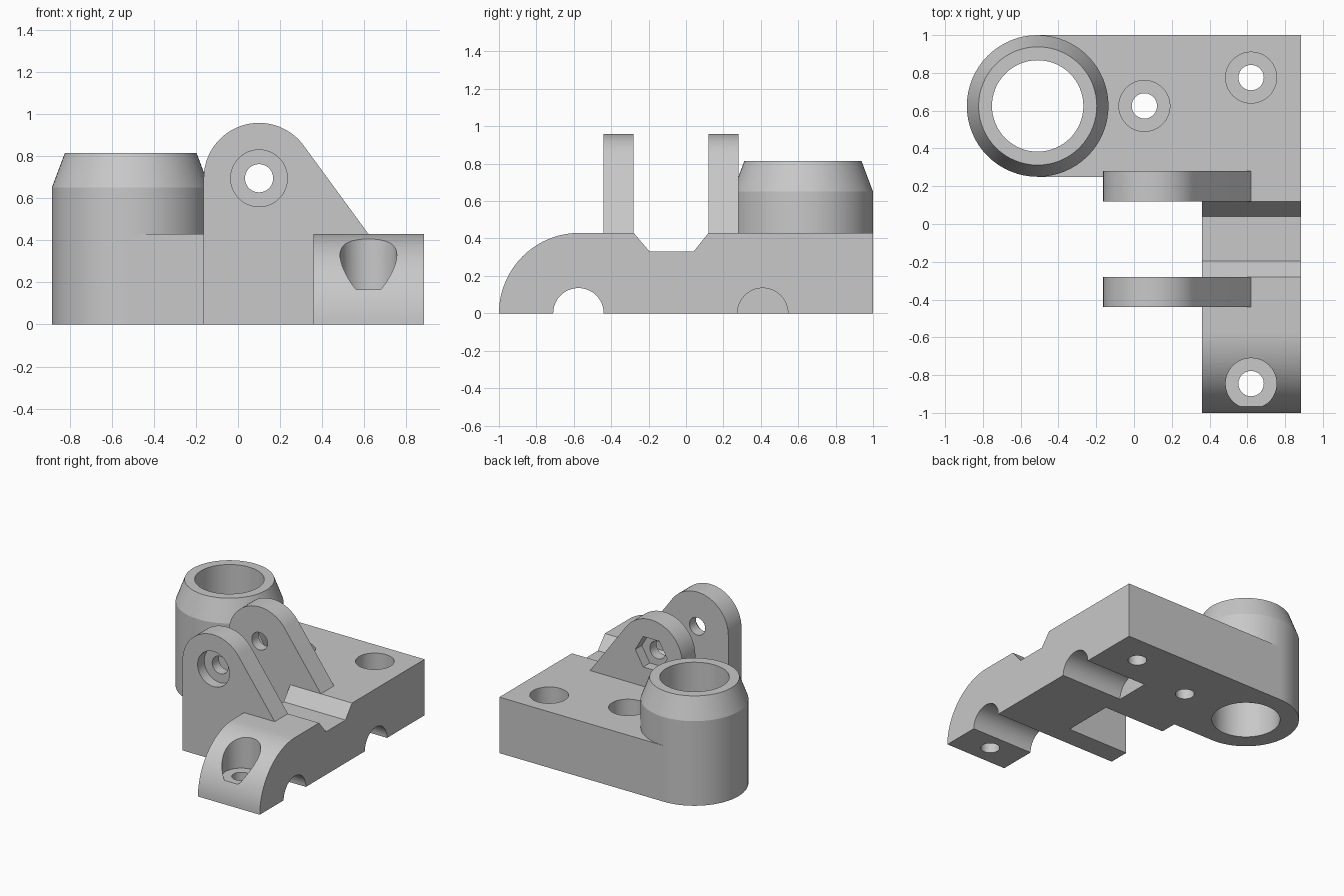
import bpy
import bmesh
from math import acos, atan2, cos, hypot, pi, radians, sin

cube = bpy.data.objects.get("Cube")
if cube:
    bpy.data.objects.remove(cube, do_unlink=True)

grey = bpy.data.materials.new("plain grey")
grey.use_nodes = True
grey.diffuse_color = (0.58, 0.58, 0.58, 1)
grey.node_tree.nodes["Principled BSDF"].inputs["Base Color"].default_value = grey.diffuse_color

TOP = 0.43      # deck height
FLOOR = 0.165   # counterbore floor height
HOLE, HEAD = 0.067, 0.135


def arc(cx, cy, r, start, end, n):
    angles = [start + (end - start) * i / n for i in range(n + 1)]
    return [(cx + r * cos(a), cy + r * sin(a)) for a in angles]


def disc(cx, cy, r, n=48):
    return arc(cx, cy, r, 0, 2 * pi, n)[:-1]


def finish(name, bm):
    bmesh.ops.recalc_face_normals(bm, faces=bm.faces)
    mesh = bpy.data.meshes.new(name)
    bm.to_mesh(mesh)
    bm.free()
    mesh.materials.append(grey)
    obj = bpy.data.objects.new(name, mesh)
    bpy.context.collection.objects.link(obj)
    return obj


def prism(name, outline, axis, low, high):
    """Extrude a 2D outline along x, y or z."""
    place = {"x": lambda u, v: (low, u, v),
             "y": lambda u, v: (u, low, v),
             "z": lambda u, v: (u, v, low)}[axis]
    bm = bmesh.new()
    face = bm.faces.new([bm.verts.new(place(u, v)) for u, v in outline])
    grown = bmesh.ops.extrude_face_region(bm, geom=[face])["geom"]
    verts = [g for g in grown if isinstance(g, bmesh.types.BMVert)]
    shift = [high - low if a == axis else 0 for a in "xyz"]
    bmesh.ops.translate(bm, verts=verts, vec=shift)
    return finish(name, bm)


def cut(obj, outline, axis, low, high):
    """Subtract a prism and bake the result."""
    cutter = prism("cutter", outline, axis, low, high)
    cutter.hide_render = True
    mod = obj.modifiers.new("cut", "BOOLEAN")
    mod.operation, mod.solver, mod.object = "DIFFERENCE", "EXACT", cutter
    graph = bpy.context.evaluated_depsgraph_get()
    mesh = bpy.data.meshes.new_from_object(obj.evaluated_get(graph))
    obj.modifiers.clear()
    obj.data = mesh
    bpy.data.objects.remove(cutter, do_unlink=True)


def screw_hole(obj, x, y):
    cut(obj, disc(x, y, HEAD), "z", FLOOR, 0.6)
    cut(obj, disc(x, y, HOLE), "z", -0.1, 0.3)


# Long rail: rounded nose, notch on top, two half-round channels below
rail_outline = arc(-0.57, 0, TOP, pi, pi / 2, 24)
rail_outline += [(-0.28, TOP), (-0.195, 0.33), (0.04, 0.33), (0.12, TOP), (1, TOP), (1, 0)]
for centre in (0.41, -0.575):
    rail_outline += arc(centre, 0, HEAD, 0, pi, 24)
rail = prism("base_rail", rail_outline, "x", 0.36, 0.885)
screw_hole(rail, 0.62, 0.775)
screw_hole(rail, 0.62, -0.845)

# Side plate joining the rail to the socket
TX, TY, TR, BORE = -0.51, 0.625, 0.375, 0.242
plate = prism("side_plate", [(TX, 0.25), (0.36, 0.25), (0.36, 1), (TX, 1)], "z", 0, TOP)
cut(plate, disc(TX, TY, BORE, 64), "z", -0.1, 0.6)
screw_hole(plate, 0.055, TY)

# Round socket with tapered top
bm = bmesh.new()
section = [(BORE, 0), (TR, 0), (TR, 0.65), (0.313, 0.815), (BORE, 0.815)]
ring = [bm.verts.new((TX + r, TY, z)) for r, z in section]
edges = [bm.edges.new((ring[i - 1], ring[i])) for i in range(len(ring))]
bmesh.ops.spin(bm, geom=ring + edges, cent=(TX, TY, 0), axis=(0, 0, 1),
               angle=2 * pi, steps=64, use_duplicate=False)
bmesh.ops.remove_doubles(bm, verts=bm.verts, dist=0.0005)
socket = finish("round_socket", bm)

# Pair of hinge lugs: rounded top with a sloping tangent side
LX, LZ, LR = 0.1, 0.695, 0.263
foot = (0.62, TOP)
dx, dz = foot[0] - LX, foot[1] - LZ
tangent = atan2(dz, dx) + acos(LR / hypot(dx, dz))
lug_outline = [(LX - LR, 0)] + arc(LX, LZ, LR, pi, tangent, 40)
lug_outline += [foot, (0.36, TOP), (0.36, 0)]
front_lug = prism("front_lug", lug_outline, "y", -0.44, -0.28)
rear_lug = prism("rear_lug", lug_outline, "y", 0.12, 0.28)
for lug in (front_lug, rear_lug):
    cut(lug, disc(LX, LZ, HOLE), "y", -0.6, 0.6)
cut(front_lug, disc(LX, LZ, HEAD), "y", -0.6, -0.36)     # bolt head recess
cut(rear_lug, disc(LX, LZ, HEAD, 6), "y", 0.2, 0.6)      # hex nut recess

# Smooth curved walls, keep edges sharp
bpy.ops.object.select_all(action="DESELECT")
for obj in (rail, plate, socket, front_lug, rear_lug):
    obj.select_set(True)
bpy.context.view_layer.objects.active = rail
bpy.ops.object.shade_smooth_by_angle(angle=radians(15))
